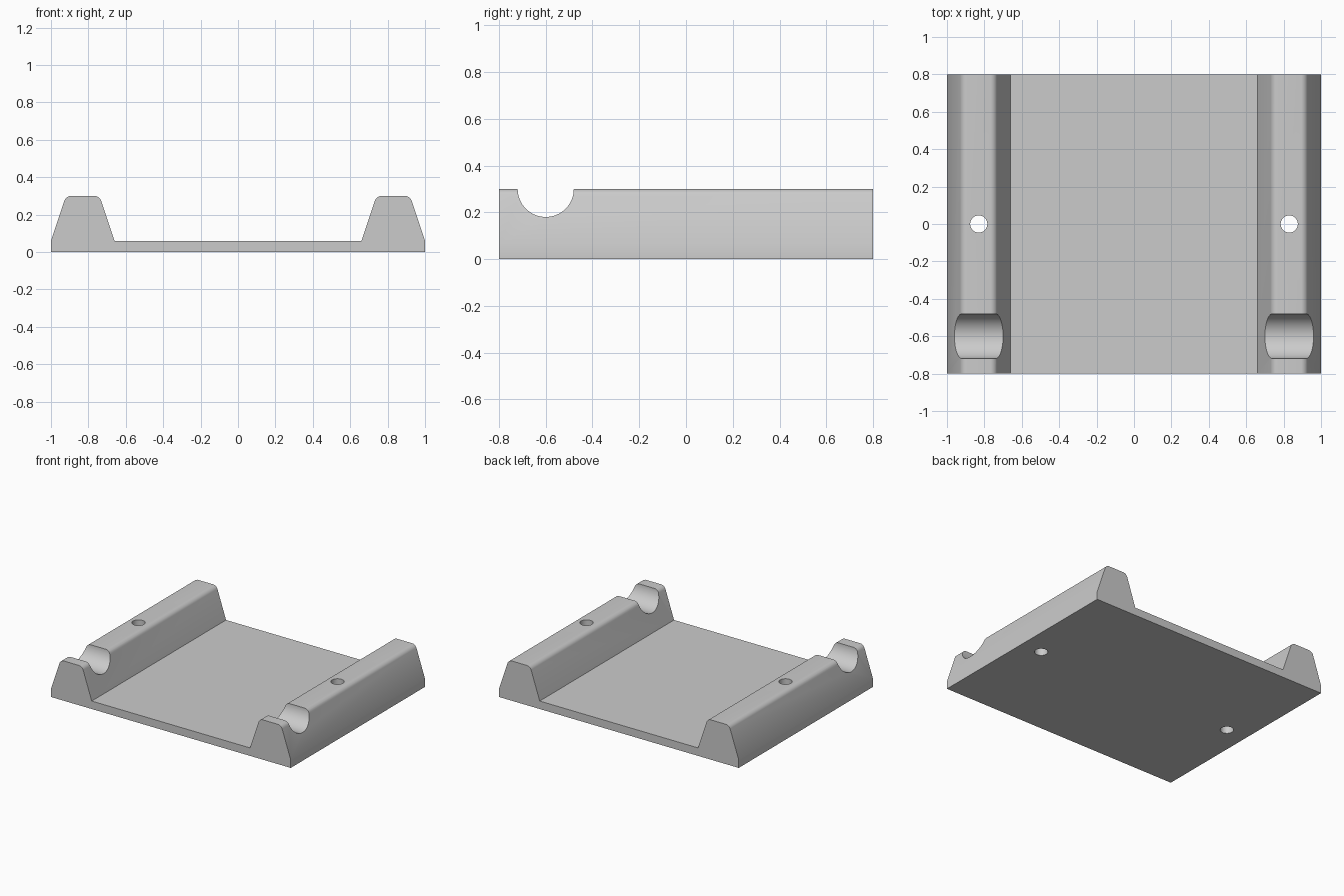
import bpy, bmesh, math
from mathutils import Matrix

cube = bpy.data.objects.get("Cube")
if cube:
    bpy.data.objects.remove(cube, do_unlink=True)

DEPTH, FLOOR, TOP = 1.6, 0.06, 0.30
RAIL_X = 0.83

grey = bpy.data.materials.new("light grey")
grey.use_nodes = True
colour = (0.6, 0.6, 0.6, 1)
grey.diffuse_color = colour
grey.node_tree.nodes["Principled BSDF"].inputs["Base Color"].default_value = colour


def make_object(name, bm):
    bmesh.ops.recalc_face_normals(bm, faces=bm.faces)
    mesh = bpy.data.meshes.new(name)
    bm.to_mesh(mesh)
    bm.free()
    mesh.materials.append(grey)
    obj = bpy.data.objects.new(name, mesh)
    bpy.context.collection.objects.link(obj)
    return obj


def cylinder(name, radius, length, location, rotation, sides):
    bm = bmesh.new()
    matrix = Matrix.Translation(location) @ rotation
    bmesh.ops.create_cone(bm, cap_ends=True, segments=sides, radius1=radius,
                          radius2=radius, depth=length, matrix=matrix)
    return make_object(name, bm)


# Tray: mirrored cross-section with two tapered rails, pushed along y
half = [(1, 0), (1, FLOOR), (0.92, TOP), (0.74, TOP), (0.66, FLOOR)]
outline = half + [(-x, z) for x, z in reversed(half)]
bm = bmesh.new()
front = bm.faces.new([bm.verts.new((x, -DEPTH / 2, z)) for x, z in outline])
back = bmesh.ops.extrude_face_region(bm, geom=[front], use_keep_orig=True)
bmesh.ops.translate(bm, vec=(0, DEPTH, 0),
                    verts=[v for v in back["geom"] if isinstance(v, bmesh.types.BMVert)])

# Rounded top edges of the rails
crests = [e for e in bm.edges
          if all(v.co.z > TOP - 0.001 for v in e.verts)
          and abs(e.verts[0].co.y - e.verts[1].co.y) > 1]
bmesh.ops.bevel(bm, geom=crests, offset=0.026, offset_type='OFFSET',
                segments=6, profile=0.5, affect='EDGES')
tray = make_object("tray_with_rails", bm)

# Cross grooves and screw holes in both rails
cutters = []
for side, x in (("left", RAIL_X), ("right", -RAIL_X)):
    cutters.append(cylinder(side + "_groove_cutter", 0.12, 0.5, (x, -0.6, TOP),
                            Matrix.Rotation(math.pi / 2, 4, 'Y'), 64))
    cutters.append(cylinder(side + "_hole_cutter", 0.046, 1, (x, 0, 0.15),
                            Matrix.Identity(4), 32))

bpy.ops.object.select_all(action='DESELECT')
bpy.context.view_layer.objects.active = tray
tray.select_set(True)
for cutter in cutters:
    cutter.hide_render = True
    cut = tray.modifiers.new(cutter.name, 'BOOLEAN')
    cut.operation = 'DIFFERENCE'
    cut.solver = 'EXACT'
    cut.object = cutter
    bpy.ops.object.modifier_apply(modifier=cut.name)
    bpy.data.objects.remove(cutter, do_unlink=True)

bpy.ops.object.shade_smooth_by_angle(angle=math.radians(30))
